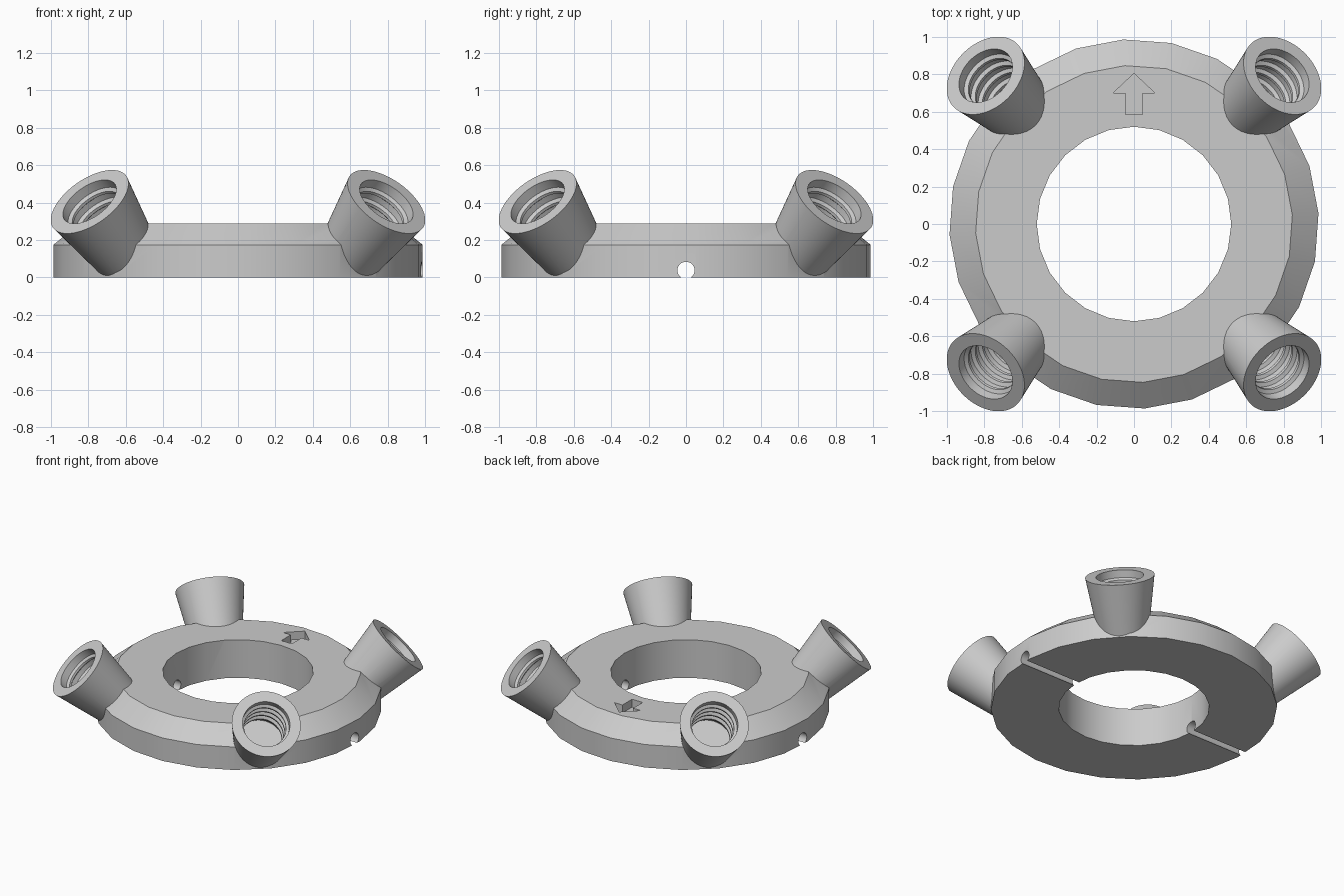
import bpy, bmesh, math
from mathutils import Matrix, Vector

old = bpy.data.objects.get("Cube")
if old:
    bpy.data.objects.remove(old, do_unlink=True)

GREY = (0.6, 0.6, 0.6, 1.0)
material = bpy.data.materials.new("plain_grey")
material.use_nodes = True
material.diffuse_color = GREY
material.node_tree.nodes["Principled BSDF"].inputs["Base Color"].default_value = GREY


def make_object(name, bm, matrix=Matrix()):
    bmesh.ops.recalc_face_normals(bm, faces=bm.faces)
    bm.transform(matrix)
    mesh = bpy.data.meshes.new(name)
    bm.to_mesh(mesh)
    bm.free()
    mesh.materials.append(material)
    obj = bpy.data.objects.new(name, mesh)
    bpy.context.collection.objects.link(obj)
    return obj


def lathe(name, profile, sides, matrix=Matrix(), turn=0.0):
    """Closed solid of revolution from (radius, height) pairs, bottom to top."""
    bm = bmesh.new()
    loops = []
    for r, z in profile:
        angles = [turn + math.tau * i / sides for i in range(sides)]
        loops.append([bm.verts.new((r * math.cos(a), r * math.sin(a), z)) for a in angles])
    for low, high in zip(loops, loops[1:]):
        for i in range(sides):
            j = (i + 1) % sides
            bm.faces.new((low[i], low[j], high[j], high[i]))
    bm.faces.new(loops[0][::-1])
    bm.faces.new(loops[-1])
    return make_object(name, bm, matrix)


def combine(target, tool, operation):
    """Apply a boolean and discard the helper."""
    mod = target.modifiers.new(operation.lower(), 'BOOLEAN')
    mod.operation = operation
    mod.solver = 'EXACT'
    mod.object = tool
    tool.hide_render = True
    bpy.ops.object.select_all(action='DESELECT')
    bpy.context.view_layer.objects.active = target
    target.select_set(True)
    bpy.ops.object.modifier_apply(modifier=mod.name)
    bpy.data.objects.remove(tool, do_unlink=True)


# Chamfered ring body
TOP = 0.29
ring = lathe("ring_with_sockets",
             [(0.988, 0), (0.988, 0.175), (0.848, TOP)], 24, turn=math.radians(3.3))

# Four flared sockets leaning outward on the diagonals
LENGTH = 0.395
MOUTH = Vector((1.122, 0, 0.405))
poses = []
for k in range(4):
    spin = Matrix.Rotation(math.radians(45 + 90 * k), 4, 'Z')
    tilt = Matrix.Rotation(math.radians(45), 4, 'Y')
    poses.append(spin @ Matrix.Translation(MOUTH) @ tilt)
for pose in poses:
    combine(ring, lathe("socket", [(0.177, -LENGTH), (0.24, 0)], 64, pose), 'UNION')

# Central opening
combine(ring, lathe("opening", [(0.52, -0.1), (0.52, 0.6)], 24), 'DIFFERENCE')

# Threaded bores: a wide bore with inward ridges
BORE, RIDGE, PITCH = 0.165, 0.146, 0.075
bore = [(BORE, -0.37)]
for n in range(4, 0, -1):
    z = -n * PITCH
    bore += [(BORE, z - 0.02), (RIDGE, z - 0.008), (RIDGE, z + 0.008), (BORE, z + 0.02)]
bore.append((BORE, 0.05))
for pose in poses:
    combine(ring, lathe("bore", bore, 48, pose), 'DIFFERENCE')

# Cable channel along x, open to the underside
channel_pose = Matrix.Translation((0, 0, 0.038)) @ Matrix.Rotation(math.pi / 2, 4, 'Y')
combine(ring, lathe("channel", [(0.046, -1.2), (0.046, 1.2)], 32, channel_pose), 'DIFFERENCE')

# Engraved direction arrow on the top
half = [(0.045, 0.585), (0.045, 0.7), (0.112, 0.7)]
outline = half + [(0, 0.805)] + [(-x, y) for x, y in reversed(half)]
bm = bmesh.new()
face = bm.faces.new([bm.verts.new((x, y, TOP - 0.06)) for x, y in outline])
grown = bmesh.ops.extrude_face_region(bm, geom=[face])["geom"]
bmesh.ops.translate(bm, vec=(0, 0, 0.1),
                    verts=[g for g in grown if isinstance(g, bmesh.types.BMVert)])
combine(ring, make_object("arrow", bm), 'DIFFERENCE')

# Smooth round walls, keep edges sharp
bpy.ops.object.select_all(action='DESELECT')
ring.select_set(True)
bpy.context.view_layer.objects.active = ring
bpy.ops.object.shade_smooth_by_angle(angle=math.radians(30))
